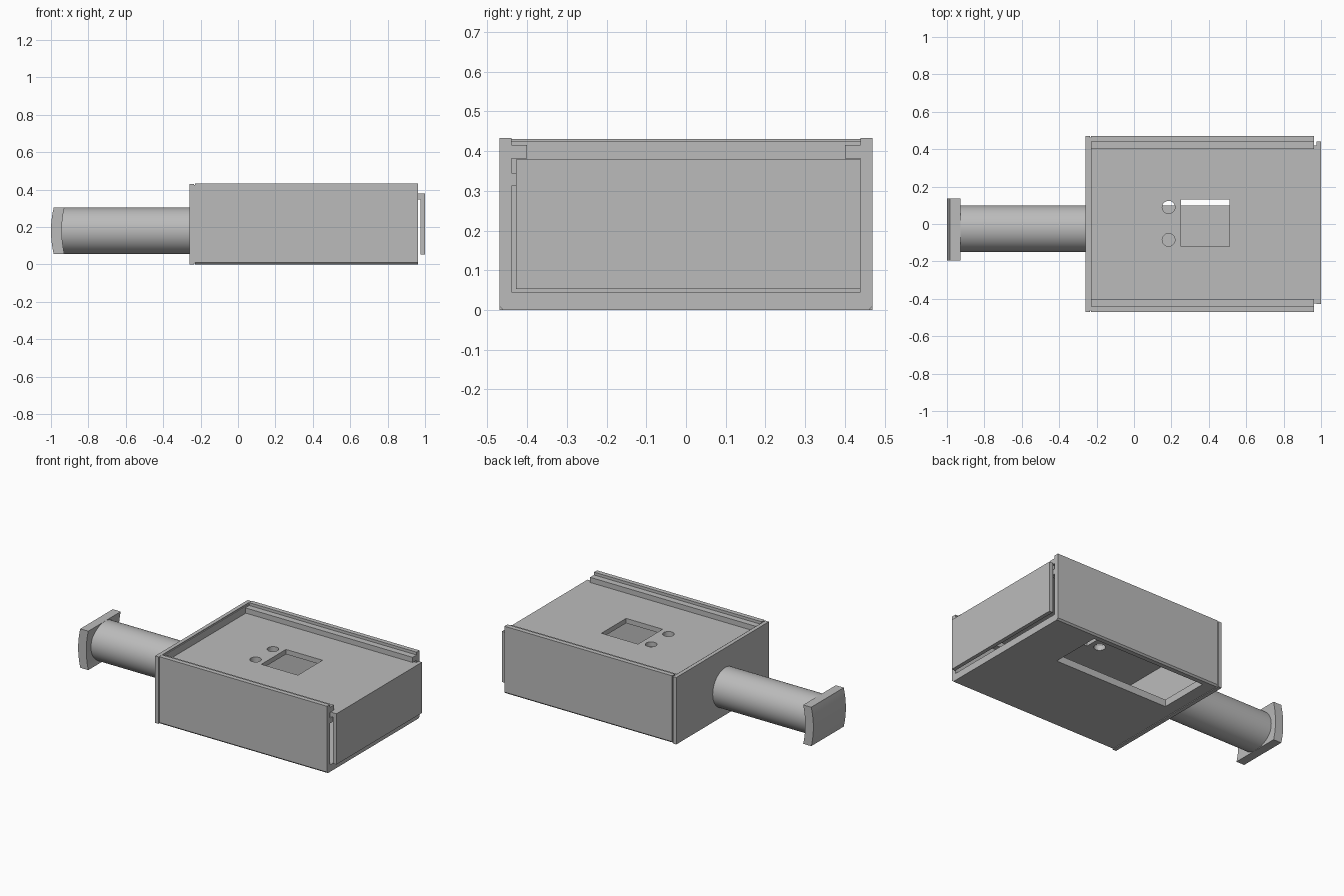
import bpy, bmesh, math
from mathutils import Vector

if "Cube" in bpy.data.objects:
    bpy.data.objects.remove(bpy.data.objects["Cube"])

# Single plain grey
GREY = (0.5, 0.5, 0.5, 1)
mat = bpy.data.materials.new("plain grey")
mat.use_nodes = True
mat.diffuse_color = GREY
mat.node_tree.nodes["Principled BSDF"].inputs["Base Color"].default_value = GREY


def finish(name, bm):
    bmesh.ops.recalc_face_normals(bm, faces=bm.faces)
    mesh = bpy.data.meshes.new(name)
    bm.to_mesh(mesh)
    bm.free()
    mesh.materials.append(mat)
    obj = bpy.data.objects.new(name, mesh)
    bpy.context.collection.objects.link(obj)
    return obj


def extrude(name, points, direction):
    """Closed polygon swept along a direction."""
    bm = bmesh.new()
    face = bm.faces.new([bm.verts.new(p) for p in points])
    result = bmesh.ops.extrude_face_region(bm, geom=[face])
    moved = [v for v in result["geom"] if isinstance(v, bmesh.types.BMVert)]
    bmesh.ops.translate(bm, verts=moved, vec=Vector(direction))
    return finish(name, bm)


def box(name, x, y, z):
    pts = [(x[0], y[0], z[0]), (x[1], y[0], z[0]), (x[1], y[1], z[0]), (x[0], y[1], z[0])]
    return extrude(name, pts, (0, 0, z[1] - z[0]))


def cylinder(name, radius, length, location, along_x=False):
    bm = bmesh.new()
    bmesh.ops.create_cone(bm, cap_ends=True, segments=64, radius1=radius,
                          radius2=radius, depth=length)
    obj = finish(name, bm)
    obj.location = location
    if along_x:
        obj.rotation_euler.y = math.pi / 2
    return obj


def activate(obj):
    bpy.ops.object.select_all(action="DESELECT")
    obj.select_set(True)
    bpy.context.view_layer.objects.active = obj


def cut(obj, cutter):
    cutter.hide_render = True
    mod = obj.modifiers.new("cut", "BOOLEAN")
    mod.operation = "DIFFERENCE"
    mod.solver = "EXACT"
    mod.object = cutter
    activate(obj)
    bpy.ops.object.modifier_apply(modifier=mod.name)
    bpy.data.objects.remove(cutter)


def smooth(obj):
    activate(obj)
    bpy.ops.object.shade_smooth_by_angle(angle=math.radians(30))


# Channel housing: floor, side walls, stepped lips and lid ledges
half = [(0.46, 0), (0.47, 0.01), (0.47, 0.433), (0.44, 0.433), (0.44, 0.415),
        (0.40, 0.415), (0.40, 0.382), (0.44, 0.382), (0.44, 0.345), (0.40, 0.345),
        (0.40, 0.312), (0.44, 0.312), (0.44, 0.045)]
profile = half + [(-y, z) for y, z in reversed(half)]
housing = extrude("housing", [(-0.23, y, z) for y, z in profile], (1.192, 0, 0))
cut(housing, box("slot_cutter", (-0.15, 0.66), (0.10, 0.43), (-0.1, 0.1)))

# End wall with a recessed seam against the housing
box("end_wall", (-0.26, -0.235), (-0.47, 0.47), (0, 0.43))
box("end_wall_seam", (-0.236, -0.228), (-0.462, 0.462), (0.006, 0.425))

# Sliding lid with a square window and two round holes
lid = box("sliding_lid", (-0.228, 0.976), (-0.425, 0.42), (0.348, 0.379))
cut(lid, box("window_cutter", (0.25, 0.51), (-0.12, 0.13), (0.3, 0.42)))
for y in (0.09, -0.085):
    cut(lid, cylinder("hole_cutter", 0.034, 0.2, (0.185, y, 0.36)))
smooth(lid)

# Front panel hanging from the lid
box("lid_end_panel", (0.975, 1.0), (-0.428, 0.44), (0.053, 0.379))

# Round handle shaft
shaft = cylinder("handle_shaft", 0.125, 0.69, (-0.595, -0.025, 0.18), along_x=True)
smooth(shaft)

# Curved handle end, a bowed plate
STEPS = 12
ts = [-1 + 2 * i / STEPS for i in range(STEPS + 1)]
outer = [(-1.0 + 0.015 * t * t, -0.195, 0.18 + 0.125 * t) for t in ts]
inner = [(-0.942 + 0.014 * t * t, -0.195, 0.18 + 0.125 * t) for t in reversed(ts)]
smooth(extrude("handle_end", outer + inner, (0, 0.33, 0)))
